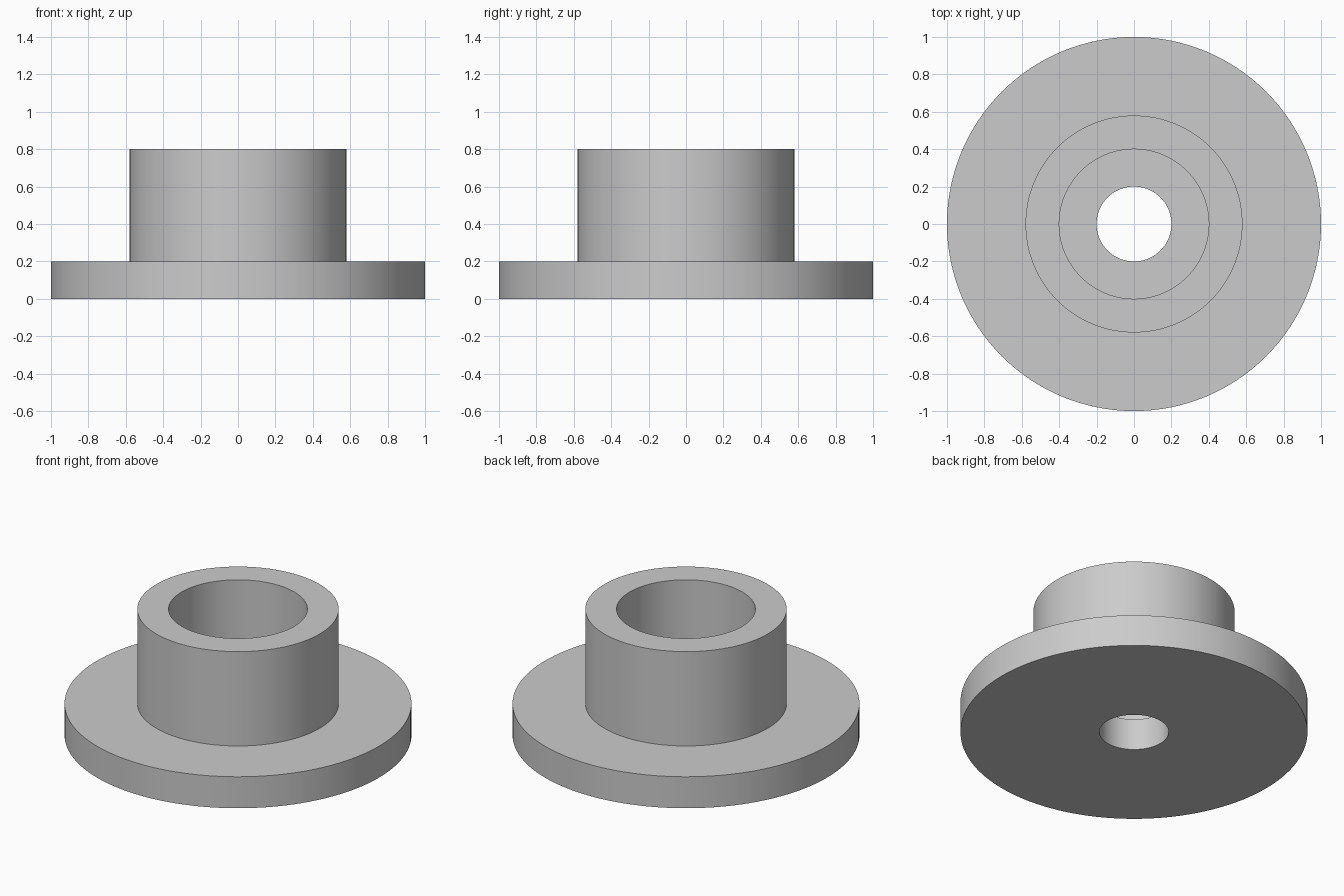
import bpy
import bmesh
import math

SEGMENTS = 128

cube = bpy.data.objects.get("Cube")
if cube:
    bpy.data.objects.remove(cube, do_unlink=True)


def make_material(name, color):
    mat = bpy.data.materials.new(name)
    mat.use_nodes = True
    mat.diffuse_color = color
    mat.node_tree.nodes["Principled BSDF"].inputs["Base Color"].default_value = color
    return mat


def lathe(name, profile, mat):
    """Revolve a closed (radius, height) profile around the z axis."""
    bm = bmesh.new()
    verts = [bm.verts.new((r, 0, z)) for r, z in profile]
    edges = [bm.edges.new((v, verts[i - 1])) for i, v in enumerate(verts)]
    bmesh.ops.spin(bm, geom=verts + edges, cent=(0, 0, 0), axis=(0, 0, 1),
                   angle=math.tau, steps=SEGMENTS, use_merge=True)
    bmesh.ops.remove_doubles(bm, verts=bm.verts, dist=0.0001)
    bmesh.ops.recalc_face_normals(bm, faces=bm.faces)
    mesh = bpy.data.meshes.new(name)
    bm.to_mesh(mesh)
    bm.free()
    mesh.materials.append(mat)
    obj = bpy.data.objects.new(name, mesh)
    bpy.context.collection.objects.link(obj)
    bpy.ops.object.select_all(action="DESELECT")
    obj.select_set(True)
    bpy.context.view_layer.objects.active = obj
    bpy.ops.object.shade_smooth_by_angle(angle=math.radians(30))
    return obj


grey = make_material("light grey", (0.6, 0.6, 0.6, 1))

# Radii and heights of the stepped bushing
flange_radius, hub_radius, bore_radius, hole_radius = 1.0, 0.58, 0.4, 0.2
flange_top, hub_top = 0.2, 0.8

# Flange, hub, wide bore and narrow through hole as one turned part
lathe("flanged_bushing", [
    (hole_radius, 0),
    (flange_radius, 0),
    (flange_radius, flange_top),
    (hub_radius, flange_top),
    (hub_radius, hub_top),
    (bore_radius, hub_top),
    (bore_radius, flange_top),
    (hole_radius, flange_top),
], grey)
